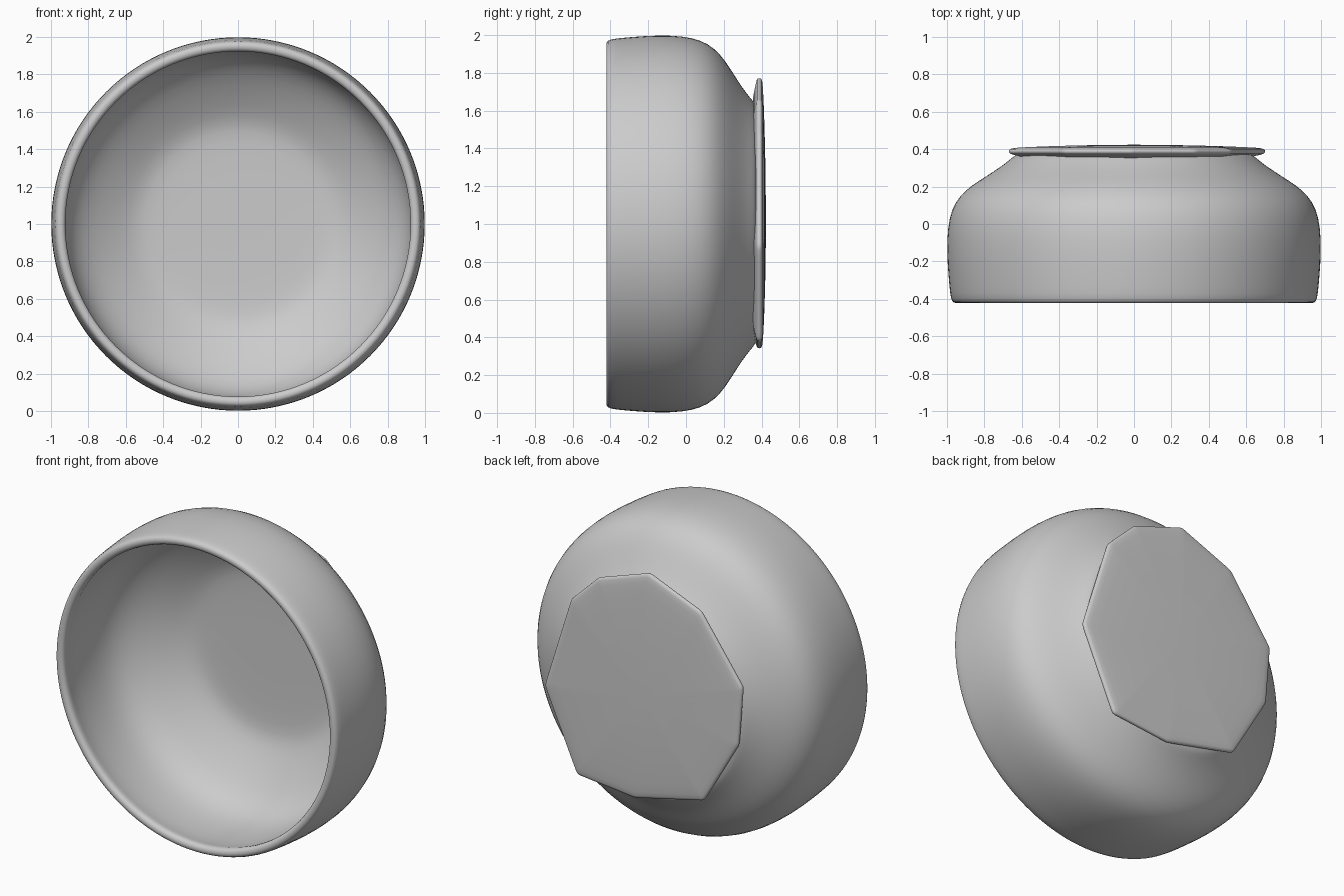
import bpy, bmesh, math
from mathutils import Vector

cube = bpy.data.objects.get("Cube")
if cube:
    bpy.data.objects.remove(cube, do_unlink=True)


def finish(bm, name):
    """Turn a bmesh into a smooth, subdivided object."""
    bmesh.ops.remove_doubles(bm, verts=bm.verts, dist=0.0005)
    bmesh.ops.recalc_face_normals(bm, faces=bm.faces)
    mesh = bpy.data.meshes.new(name)
    bm.to_mesh(mesh)
    bm.free()
    mesh.shade_smooth()
    obj = bpy.data.objects.new(name, mesh)
    bpy.context.collection.objects.link(obj)
    obj.location.z = 1
    mod = obj.modifiers.new("Smooth", "SUBSURF")
    mod.levels = mod.render_levels = 1


# Bowl: (radius, y) profile from the inside floor, over the rim, to the base
profile = [
    (0, 0.325), (0.25, 0.325), (0.46, 0.322), (0.54, 0.31), (0.63, 0.265),
    (0.75, 0.19), (0.84, 0.12), (0.90, 0.04), (0.93, -0.06), (0.94, -0.2),
    (0.935, -0.34), (0.92, -0.385), (0.925, -0.415), (0.95, -0.424),
    (0.974, -0.418), (0.983, -0.38), (0.992, -0.28), (1.001, -0.15),
    (0.997, -0.02), (0.975, 0.08), (0.932, 0.15), (0.87, 0.205),
    (0.79, 0.255), (0.72, 0.30), (0.665, 0.342), (0.635, 0.37),
    (0.59, 0.38), (0, 0.385),
]
bm = bmesh.new()
verts = [bm.verts.new((r, y, 0)) for r, y in profile]
edges = [bm.edges.new(pair) for pair in zip(verts, verts[1:])]
bmesh.ops.spin(bm, geom=verts + edges, cent=(0, 0, 0), axis=(0, 1, 0),
               angle=math.tau, steps=64, use_duplicate=False)
finish(bm, "bowl")

# Foot: uneven, hand-cut outline (x, z) lofted into a thin flared slab
corners = [
    (0.705, -0.12), (0.52, 0.47), (0.33, 0.655), (-0.02, 0.775), (-0.38, 0.63),
    (-0.67, 0.23), (-0.64, -0.14), (-0.40, -0.55), (0.08, -0.66), (0.48, -0.62),
]
outline = []
for a, b in zip(corners, corners[1:] + corners[:1]):
    a, b = Vector(a), Vector(b)
    outline += [a.lerp(b, t) for t in (0, 0.06, 0.35, 0.65, 0.94)]

# Each ring is (scale, y)
rings = [(0.84, 0.345), (0.91, 0.362), (0.975, 0.371), (1.0, 0.378),
         (1.0, 0.396), (0.985, 0.404), (0.9, 0.41), (0.5, 0.42)]
bm = bmesh.new()
loft = [[bm.verts.new((p.x * s, y, p.y * s)) for p in outline] for s, y in rings]
n = len(outline)
for low, high in zip(loft, loft[1:]):
    for i in range(n):
        j = (i + 1) % n
        bm.faces.new((low[i], low[j], high[j], high[i]))
centre = bm.verts.new((0, 0.424, 0))
for i in range(n):
    bm.faces.new((loft[-1][i], loft[-1][(i + 1) % n], centre))
bm.faces.new(loft[0])
finish(bm, "foot")
